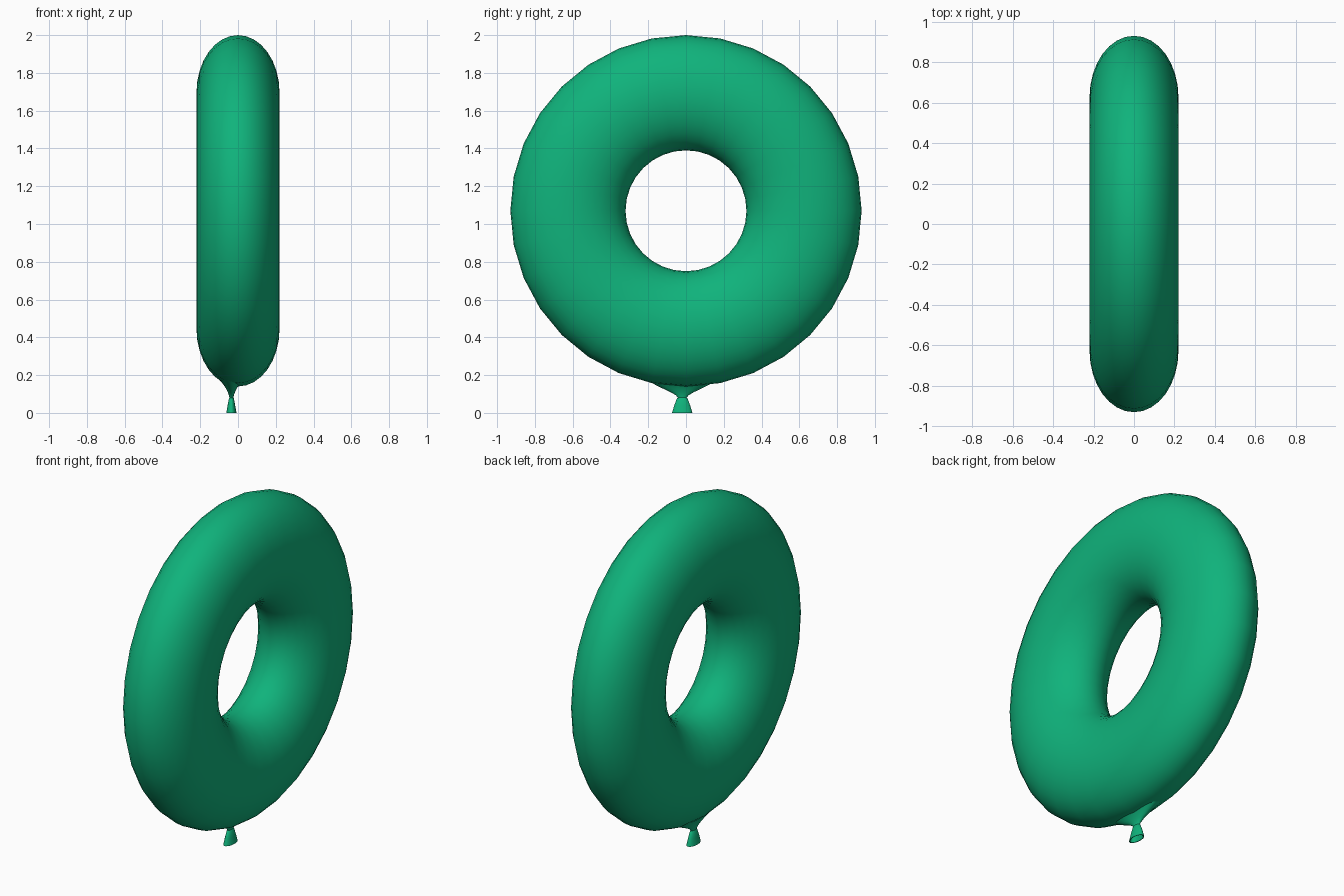
import bpy, math

if "Cube" in bpy.data.objects:
    bpy.data.objects.remove(bpy.data.objects["Cube"])

green = bpy.data.materials.new("green_rubber")
green.diffuse_color = (0.005, 0.45, 0.2, 1)
green.use_nodes = True
green.node_tree.nodes["Principled BSDF"].inputs["Base Color"].default_value = green.diffuse_color


def make(name, verts, faces):
    me = bpy.data.meshes.new(name)
    me.from_pydata(verts, [], faces)
    me.materials.append(green)
    ob = bpy.data.objects.new(name, me)
    bpy.context.collection.objects.link(ob)
    for p in me.polygons:
        p.use_smooth = True
    return ob


def grid_faces(rows, cols, wrap):
    """Quads joining closed rings; wrap also joins last ring to first."""
    return [(i * cols + j, i * cols + (j + 1) % cols,
             (i + 1) % rows * cols + (j + 1) % cols, (i + 1) % rows * cols + j)
            for i in range(rows if wrap else rows - 1) for j in range(cols)]


# Inflated ring standing upright, oval in section
SEG, SIDES = 32, 32
verts = []
for i in range(SEG):
    a = 2 * math.pi * i / SEG
    for j in range(SIDES):
        b = 2 * math.pi * j / SIDES
        r = 0.625 + 0.305 * math.cos(b)
        verts.append((0.22 * math.sin(b), r * math.sin(a), 1.07 + r * math.cos(a)))
make("balloon_ring", verts, grid_faces(SEG, SIDES, True))


def oval_lathe(name, profile, cap_last=False, n=24):
    """Stack oval rings (z, x radius, y radius) on the neck axis."""
    vs = [(-0.035 + rx * math.cos(2 * math.pi * k / n),
           -0.02 + ry * math.sin(2 * math.pi * k / n), z)
          for z, rx, ry in profile for k in range(n)]
    # rings run downward, so flip the quads to face outward
    fs = [f[::-1] for f in grid_faces(len(profile), n, False)]
    if cap_last:
        fs.append(tuple(range(len(vs) - 1, len(vs) - n - 1, -1)))
    return make(name, vs, fs)


# Pinched neck blending out of the ring
oval_lathe("neck", [(0.175, 0.065, 0.19), (0.15, 0.042, 0.145), (0.13, 0.029, 0.105),
                    (0.11, 0.019, 0.062), (0.093, 0.013, 0.033), (0.078, 0.010, 0.022)])

# Flared mouthpiece with a hollow end
mouth = oval_lathe("mouthpiece", [(0.083, 0.009, 0.018), (0.077, 0.013, 0.028),
                                  (0.04, 0.02, 0.042), (0.0, 0.027, 0.054),
                                  (0.0, 0.023, 0.048), (0.04, 0.014, 0.032)], True)
bpy.context.view_layer.objects.active = mouth
mouth.select_set(True)
bpy.ops.object.shade_smooth_by_angle(angle=math.radians(40))
